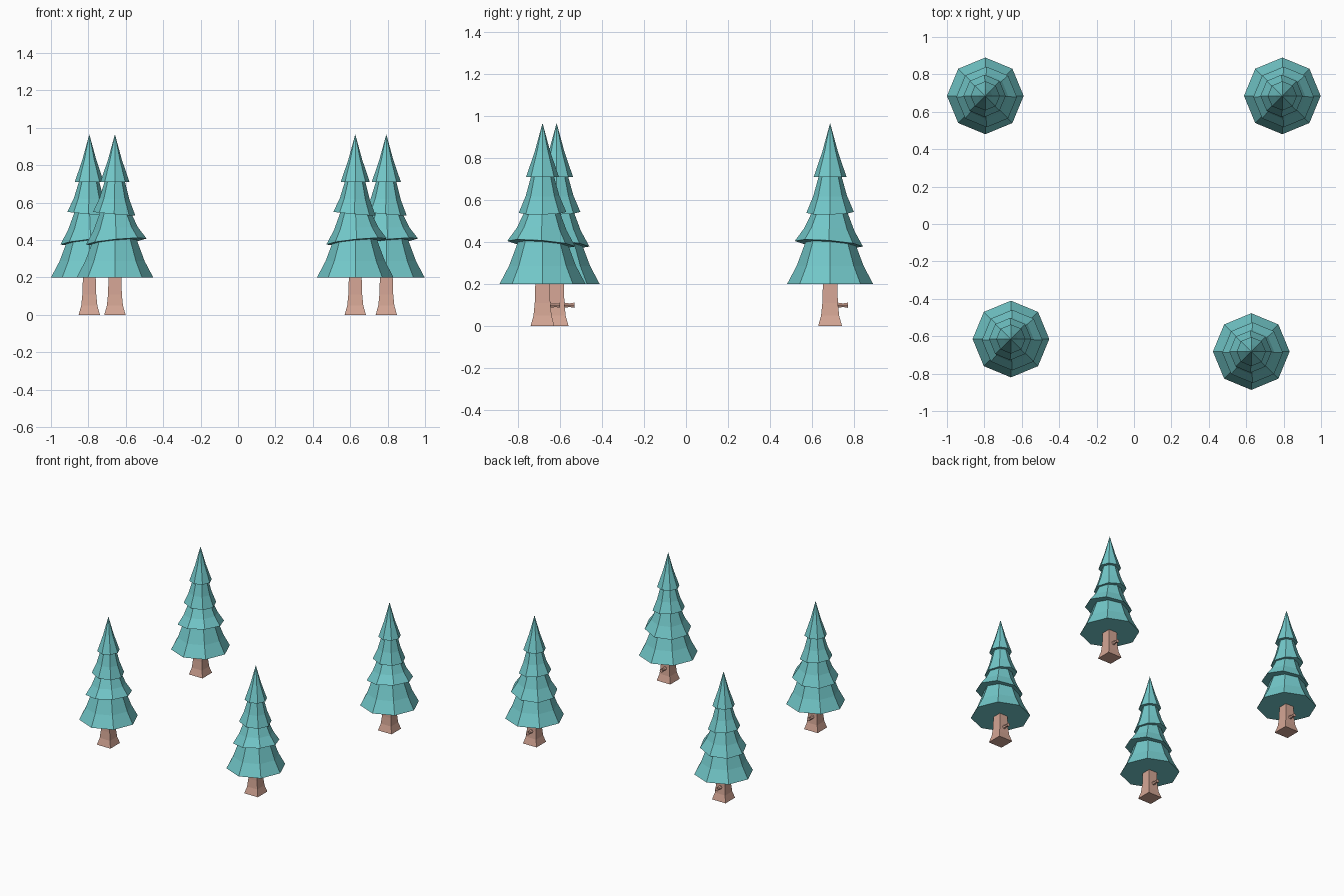
import bpy, bmesh, math
from mathutils import Vector

if "Cube" in bpy.data.objects:
    bpy.data.objects.remove(bpy.data.objects["Cube"])


def material(name, color):
    m = bpy.data.materials.new(name)
    m.diffuse_color = (*color, 1)
    m.use_nodes = True
    m.node_tree.nodes["Principled BSDF"].inputs["Base Color"].default_value = m.diffuse_color
    return m


TEAL = material("needles", (0.17, 0.58, 0.59))
BARK = material("bark", (0.66, 0.38, 0.30))


def lathe(name, profile, sides, mat, start=0.0, tilt=(0, 0), shift=(0, 0), scale=1.0):
    """Closed faceted solid from (radius, z) rings; tilt and shift fade out upward."""
    bm = bmesh.new()
    rings = []
    z0, z1 = profile[0][1], profile[-1][1]
    for r, z in profile:
        fade = (z1 - z) / (z1 - z0)
        if r == 0:
            rings.append([bm.verts.new((0, 0, z))])
            continue
        ring = []
        for i in range(sides):
            a = start + math.tau * i / sides
            x, y = r * scale * math.cos(a), r * scale * math.sin(a)
            dz = (tilt[0] * x + tilt[1] * y) * fade
            ring.append(bm.verts.new((x + shift[0] * fade, y + shift[1] * fade, z + dz)))
        rings.append(ring)
    for lo, hi in zip(rings, rings[1:]):
        for i in range(sides):
            j = (i + 1) % sides
            if len(hi) == 1:
                bm.faces.new((lo[i], lo[j], hi[0]))
            else:
                bm.faces.new((lo[i], lo[j], hi[j], hi[i]))
    for ring in (rings[0], rings[-1]):
        if len(ring) > 2:
            bm.faces.new(ring)
    bmesh.ops.recalc_face_normals(bm, faces=bm.faces[:])
    mesh = bpy.data.meshes.new(name)
    bm.to_mesh(mesh)
    bm.free()
    mesh.materials.append(mat)
    return mesh


# Four stacked skirts of needles, the middle two slightly tilted
parts = {
    "foliage_bottom": lathe("foliage_bottom", [(.205, .20), (.159, .287), (.125, .378), (.10, .45)],
                            8, TEAL),
    "foliage_lower": lathe("foliage_lower", [(.162, .392), (.119, .46), (.085, .54), (.07, .59)],
                           8, TEAL, tilt=(.1, -.08), shift=(.007, -.006)),
    "foliage_upper": lathe("foliage_upper", [(.113, .541), (.08, .62), (.055, .71), (.045, .75)],
                           8, TEAL, tilt=(-.09, .02), shift=(-.004, 0)),
    "foliage_top": lathe("foliage_top", [(.078, .71), (.037, .83), (0, .966)], 8, TEAL),
    # Square trunk with flared foot; radii are half widths
    "trunk": lathe("trunk", [(.057, 0), (.043, .05), (.037, .11), (.033, .24)],
                   4, BARK, start=math.pi / 4, scale=math.sqrt(2)),
    # Broken branch stub, turned to point backward
    "branch_stub": lathe("branch_stub", [(.017, .02), (.010, .062), (.014, .084)], 6, BARK),
}
for v in parts["branch_stub"].vertices:
    x, y, z = v.co
    v.co = Vector((x, z, .10 - y))
parts["branch_stub"].flip_normals()
bm = bmesh.new()
bm.from_mesh(parts["branch_stub"])
bmesh.ops.recalc_face_normals(bm, faces=bm.faces[:])
bm.to_mesh(parts["branch_stub"])
bm.free()

# Four identical trees
trees = {"back_left": (-.795, .685), "back_right": (.793, .685),
         "front_left": (-.658, -.615), "front_right": (.627, -.682)}
for place, (x, y) in trees.items():
    for part, mesh in parts.items():
        ob = bpy.data.objects.new(f"{place}_{part}", mesh)
        ob.location = (x, y, 0)
        bpy.context.collection.objects.link(ob)
